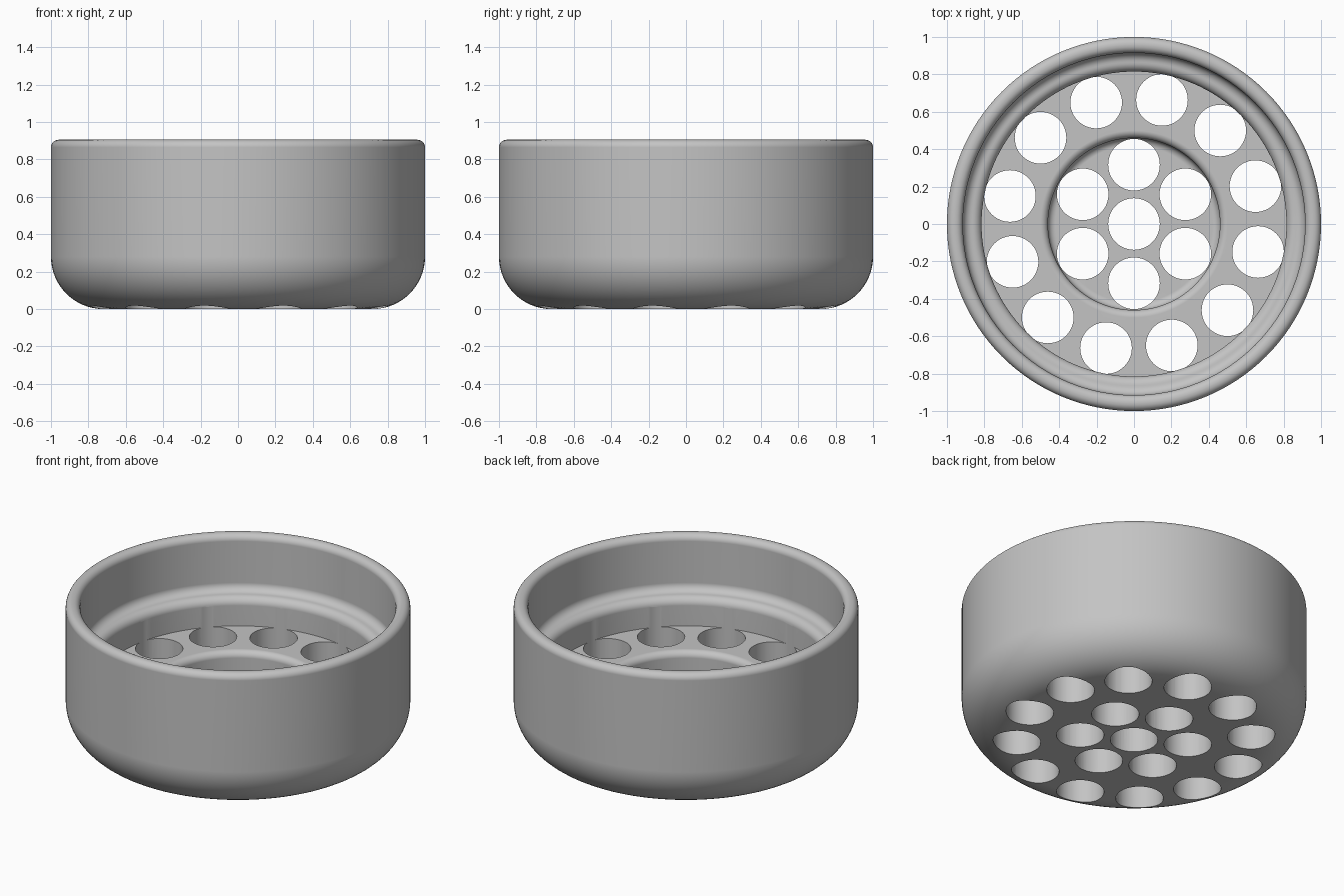
import bpy, bmesh
from math import sin, cos, pi, radians
from mathutils import Matrix, Vector

cube = bpy.data.objects.get("Cube")
if cube:
    bpy.data.objects.remove(cube, do_unlink=True)

grey = bpy.data.materials.new("plain grey")
grey.use_nodes = True
colour = (0.55, 0.55, 0.55, 1)
grey.diffuse_color = colour
grey.node_tree.nodes["Principled BSDF"].inputs["Base Color"].default_value = colour


def arc(r, z, size, start, end, steps=8):
    """Fillet points around (r, z), angles in degrees."""
    angles = [radians(start + (end - start) * i / steps) for i in range(steps + 1)]
    return [(r + size * cos(a), z + size * sin(a)) for a in angles]


def make_object(name, bm):
    bmesh.ops.recalc_face_normals(bm, faces=bm.faces)
    mesh = bpy.data.meshes.new(name)
    bm.to_mesh(mesh)
    bm.free()
    mesh.materials.append(grey)
    obj = bpy.data.objects.new(name, mesh)
    bpy.context.collection.objects.link(obj)
    return obj


# Cup wall, stepped ledge and recessed floor as one turned profile
TOP, LEDGE, FLOOR, RECESS = 0.905, 0.55, 0.37, 0.19
profile = [(0, 0)]
profile += arc(0.72, 0.28, 0.28, -90, 0, 16)            # rounded base
profile += arc(0.96, TOP - 0.04, 0.04, 0, 90)           # outer lip
profile += arc(0.955, TOP - 0.04, 0.04, 90, 180)        # inner lip
profile += arc(0.865, LEDGE + 0.05, 0.05, 0, -90)       # ledge hollow
profile += arc(0.865, LEDGE - 0.05, 0.05, 90, 180)[1:]  # ledge nose
profile += [(0.815, FLOOR)]
profile += arc(0.50, FLOOR - 0.04, 0.04, 90, 180)       # recess edge
profile += arc(0.42, RECESS + 0.04, 0.04, 0, -90)       # recess corner
profile += [(0, RECESS)]

bm = bmesh.new()
verts = [bm.verts.new((r, 0, z)) for r, z in profile]
edges = [bm.edges.new(pair) for pair in zip(verts, verts[1:])]
bmesh.ops.spin(bm, geom=verts + edges, cent=(0, 0, 0), axis=(0, 0, 1),
               angle=2 * pi, steps=128, use_duplicate=False)
bmesh.ops.remove_doubles(bm, verts=bm.verts, dist=0.0001)
cup = make_object("drain_cup", bm)

# Round holes: one in the middle, a ring of six and a ring of twelve
bm = bmesh.new()
for count, radius, turn in ((1, 0, 0), (6, 0.317, 90), (12, 0.68, 17.3)):
    for i in range(count):
        a = radians(turn) + 2 * pi * i / count
        place = Matrix.Translation(Vector((radius * cos(a), radius * sin(a), 0.2)))
        bmesh.ops.create_cone(bm, cap_ends=True, segments=48, radius1=0.138,
                              radius2=0.138, depth=0.6, matrix=place)
cutter = make_object("hole_cutter", bm)
cutter.hide_render = True

cut = cup.modifiers.new("holes", "BOOLEAN")
cut.operation = "DIFFERENCE"
cut.solver = "EXACT"
cut.object = cutter
bpy.ops.object.select_all(action="DESELECT")
bpy.context.view_layer.objects.active = cup
cup.select_set(True)
bpy.ops.object.modifier_apply(modifier=cut.name)
bpy.data.objects.remove(cutter, do_unlink=True)

# Smooth curves, crisp hole edges
bpy.ops.object.shade_smooth_by_angle(angle=radians(35))
weighted = cup.modifiers.new("even shading", "WEIGHTED_NORMAL")
weighted.keep_sharp = True
